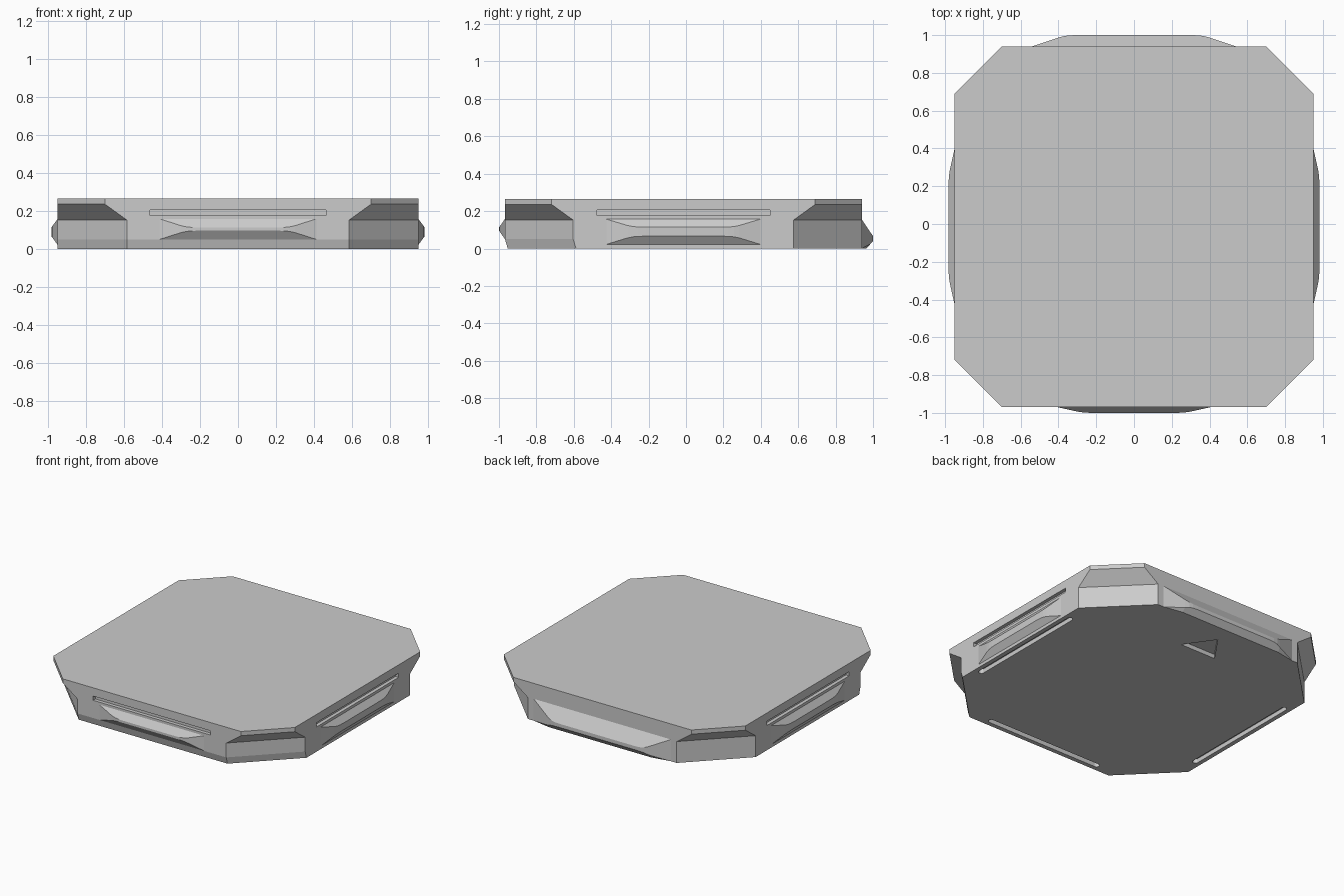
import bpy, bmesh, math
from mathutils import Vector

if "Cube" in bpy.data.objects:
    bpy.data.objects.remove(bpy.data.objects["Cube"])

grey = bpy.data.materials.new("light_grey")
grey.diffuse_color = (0.6, 0.6, 0.6, 1)
grey.use_nodes = True
grey.node_tree.nodes["Principled BSDF"].inputs["Base Color"].default_value = grey.diffuse_color

XW, YF, YB = 0.95, -0.968, 0.94      # side, front and back walls
YC = (YF + YB) / 2                   # middle of the body in y


def finish(bm, name):
    bmesh.ops.remove_doubles(bm, verts=bm.verts, dist=1e-5)
    bmesh.ops.dissolve_limit(bm, angle_limit=0.002, verts=bm.verts, edges=bm.edges)
    bmesh.ops.recalc_face_normals(bm, faces=bm.faces)
    me = bpy.data.meshes.new(name)
    bm.to_mesh(me)
    bm.free()
    me.materials.append(grey)
    ob = bpy.data.objects.new(name, me)
    bpy.context.collection.objects.link(ob)
    return ob


def loft(bm, rings):
    """Skin equal-sized closed rings and cap both ends."""
    vs = [[bm.verts.new(p) for p in r] for r in rings]
    n = len(vs[0])
    for a, b in zip(vs, vs[1:]):
        for i in range(n):
            bm.faces.new((a[i], a[(i + 1) % n], b[(i + 1) % n], b[i]))
    bm.faces.new(vs[0])
    bm.faces.new(vs[-1])


def octagon(cut, z, front_shift=0.0):
    f, s = YF, front_shift
    return [(-XW + cut, f + s, z), (XW - cut, f + s, z), (XW, f + cut + s, z),
            (XW, YB - cut, z), (XW - cut, YB, z), (-XW + cut, YB, z),
            (-XW, YB - cut, z), (-XW, f + cut + s, z)]


def prism(bm, pts, z0, z1):
    loft(bm, [[(x, y, z) for x, y in pts] for z in (z0, z1)])


def box(bm, x0, x1, y0, y1, z0, z1):
    prism(bm, [(x0, y0), (x1, y0), (x1, y1), (x0, y1)], z0, z1)


def capsule(cx, cy, half, r, along_y):
    pts = []
    for side in (1, -1):
        for k in range(9):
            a = -math.pi / 2 + math.pi * k / 8
            u, v = side * (half - r + r * math.cos(a)), side * r * math.sin(a)
            pts.append((cx - v, cy + u) if along_y else (cx + u, cy + v))
    return pts


# body: corners are cut deeper below the top plate
bm = bmesh.new()
loft(bm, [octagon(0.365, 0, 0.015), octagon(0.365, 0.05), octagon(0.365, 0.152),
          octagon(0.25, 0.235), octagon(0.25, 0.265)])
body = finish(bm, "body")

# recesses: wall slots, underside grooves and triangular mark
bm = bmesh.new()
Z0, Z1, HALF, DEEP = 0.176, 0.206, 0.462, 0.025
box(bm, -HALF, HALF, YF - 0.05, YF + DEEP, Z0, Z1)
for s in (-1, 1):
    xs = sorted((s * (XW - DEEP), s * (XW + 0.05)))
    box(bm, xs[0], xs[1], YC - HALF, YC + HALF, Z0, Z1)
    prism(bm, capsule(s * 0.9, YC, HALF, 0.019, True), -0.05, 0.03)
prism(bm, capsule(0, YF + 0.065, HALF, 0.019, False), -0.05, 0.03)
prism(bm, [(-0.14, 0.64), (0.14, 0.64), (0, 0.84)], -0.05, 0.03)
cutter = finish(bm, "recess_cutter")
cutter.hide_render = True
cutter.hide_viewport = True
cutter.display_type = 'WIRE'
mod = body.modifiers.new("recesses", 'BOOLEAN')
mod.operation = 'DIFFERENCE'
mod.solver = 'EXACT'
mod.object = cutter


def ridge(name, origin, out, along, plan, depth, zs):
    """Wall ridge: plan = (position, depth share) for one half, zs = profile heights."""
    top, r1, r2, low = zs
    out, along, origin = Vector(out), Vector(along), Vector(origin)
    clip = max(0.0, -low / (r2 - low) * depth)
    half = [(t, k) for t, k in plan]
    stations = [(-t, k) for t, k in half] + [(t, k) for t, k in reversed(half)]
    rings = []
    for t, k in stations:
        d = depth * k
        zl = low + (r2 - low) * k
        prof = [(-0.005, top), (0, top), (d, top + (r1 - top) * k), (d, max(0, zl)),
                (min(d, clip), max(0, low)), (-0.005, max(0, low))]
        rings.append([origin + along * t + out * p + Vector((0, 0, z)) for p, z in prof])
    bm = bmesh.new()
    loft(bm, rings)
    return finish(bm, name)


small = [(0.412, 0), (0.30, 0.78), (0.27, 0.92), (0.24, 0.98), (0.20, 1)]
wide = [(0.54, 0), (0.40, 0.78), (0.37, 0.92), (0.34, 0.98), (0.30, 1)]
ridge("front_ridge", (0, YF, 0), (0, -1, 0), (1, 0, 0), small, 0.032,
      (0.158, 0.112, 0.096, 0.05))
ridge("back_ridge", (0, YB, 0), (0, 1, 0), (1, 0, 0), wide, 0.06,
      (0.155, 0.066, 0.04, -0.0286))
for s, side in ((1, "right"), (-1, "left")):
    ridge(side + "_ridge", (s * XW, YC, 0), (s, 0, 0), (0, 1, 0), small, 0.032,
          (0.157, 0.114, 0.066, 0.022))
